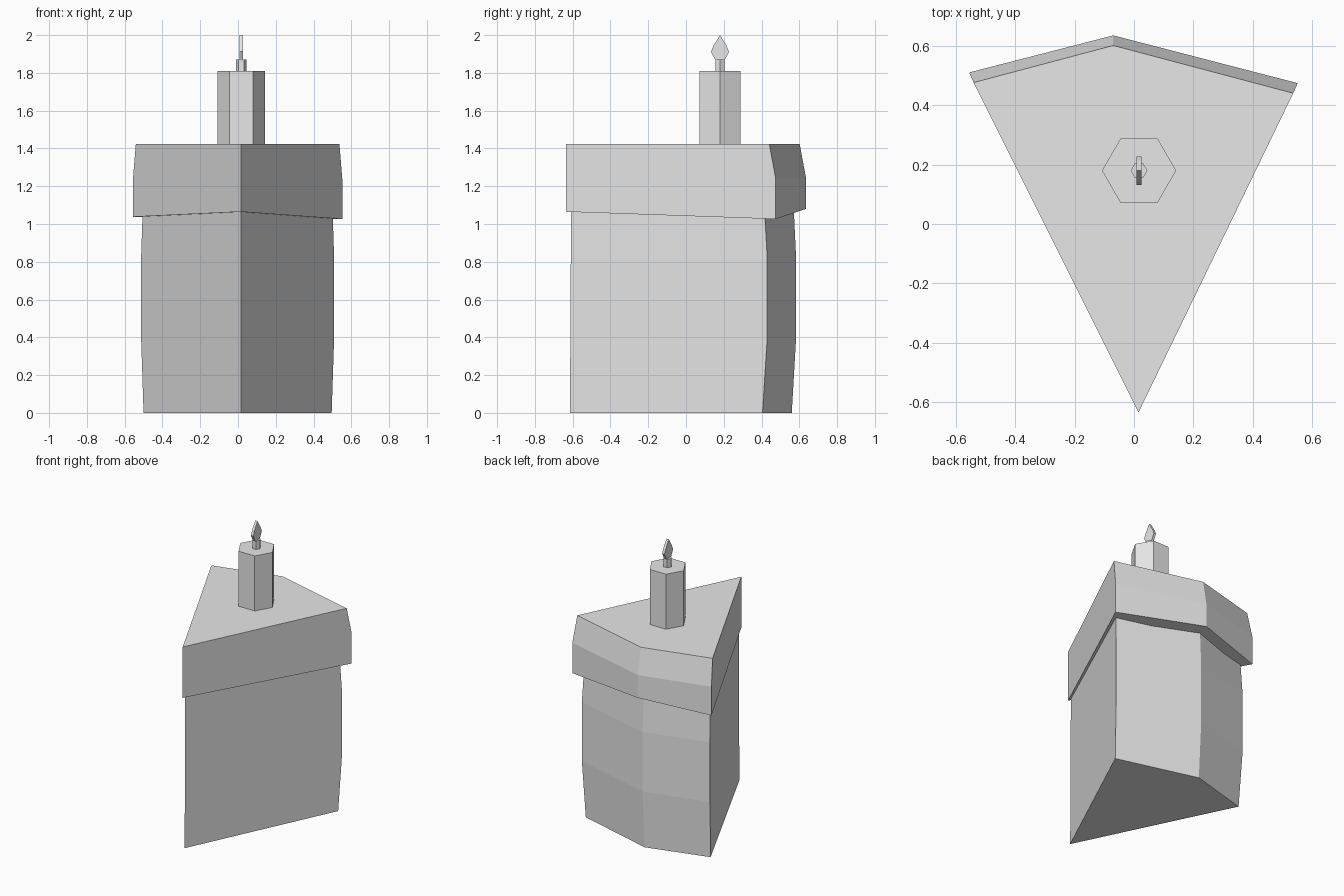
import bpy
import bmesh

cube = bpy.data.objects.get("Cube")
if cube:
    bpy.data.objects.remove(cube, do_unlink=True)

GREY = (0.8, 0.8, 0.8, 1)
grey = bpy.data.materials.new("light grey")
grey.use_nodes = True
grey.diffuse_color = GREY
grey.node_tree.nodes["Principled BSDF"].inputs["Base Color"].default_value = GREY


def finish(name, bm):
    """Turn a bmesh into a flat-shaded object."""
    bmesh.ops.recalc_face_normals(bm, faces=bm.faces[:])
    mesh = bpy.data.meshes.new(name)
    bm.to_mesh(mesh)
    bm.free()
    mesh.materials.append(grey)
    obj = bpy.data.objects.new(name, mesh)
    bpy.context.collection.objects.link(obj)


def loft(name, rings):
    """Skin a closed solid through matching rings of points."""
    bm = bmesh.new()
    loops = [[bm.verts.new(p) for p in ring] for ring in rings]
    n = len(loops[0])
    for low, high in zip(loops, loops[1:]):
        for i in range(n):
            j = (i + 1) % n
            bm.faces.new((low[i], low[j], high[j], high[i]))
    bm.faces.new(loops[0][::-1])
    bm.faces.new(loops[-1])
    finish(name, bm)


def prism(name, radius, bottom, top):
    """Upright six-sided prism on the candle axis."""
    bm = bmesh.new()
    bmesh.ops.create_circle(bm, cap_ends=True, segments=6, radius=radius)
    # turn a corner onto the x axis
    turn = 0 if max(v.co.x for v in bm.verts) > radius * 0.95 else 1
    if turn:
        for v in bm.verts:
            v.co.x, v.co.y = v.co.y, v.co.x
    bmesh.ops.translate(bm, verts=bm.verts[:], vec=(AXIS_X, AXIS_Y, bottom))
    ext = bmesh.ops.extrude_face_region(bm, geom=bm.faces[:], use_keep_orig=True)
    up = [g for g in ext["geom"] if isinstance(g, bmesh.types.BMVert)]
    bmesh.ops.translate(bm, verts=up, vec=(0, 0, top - bottom))
    finish(name, bm)


AXIS_X, AXIS_Y = 0.017, 0.18


def wedge_ring(front_y, half, side_y, back_y, z, drop=(0, 0, 0, 0)):
    """Kite-shaped slice outline: front tip, right, back, left."""
    points = [(0.015, front_y), (half - 0.004, side_y),
              (-0.07, back_y), (-half, side_y + 0.036)]
    return [(x, y, z + d) for (x, y), d in zip(points, drop)]


# Cake slice with a slightly bulging outer side
loft("cake_slice", [
    wedge_ring(-0.615, 0.50, 0.405, 0.56, 0),
    wedge_ring(-0.612, 0.513, 0.43, 0.583, 0.40),
    wedge_ring(-0.61, 0.513, 0.43, 0.583, 0.82),
    wedge_ring(-0.608, 0.504, 0.415, 0.57, 1.09),
])

# Overhanging icing with a bevelled outer rim and uneven hem
loft("icing", [
    wedge_ring(-0.636, 0.556, 0.475, 0.636, 1.06, (0.005, -0.034, 0.02, -0.022)),
    wedge_ring(-0.636, 0.556, 0.475, 0.636, 1.24),
    wedge_ring(-0.636, 0.541, 0.441, 0.602, 1.423),
])

# Candle and wick
prism("candle", 0.125, 1.42, 1.81)
prism("wick", 0.028, 1.80, 1.87)

# Thin flame plate
outline = [(-0.024, 1.865), (0.024, 1.865), (0.048, 1.912),
           (0.034, 1.945), (0, 2.0), (-0.034, 1.945), (-0.048, 1.912)]
loft("flame", [[(AXIS_X + side, AXIS_Y + y, z) for y, z in outline]
               for side in (-0.009, 0.009)])
